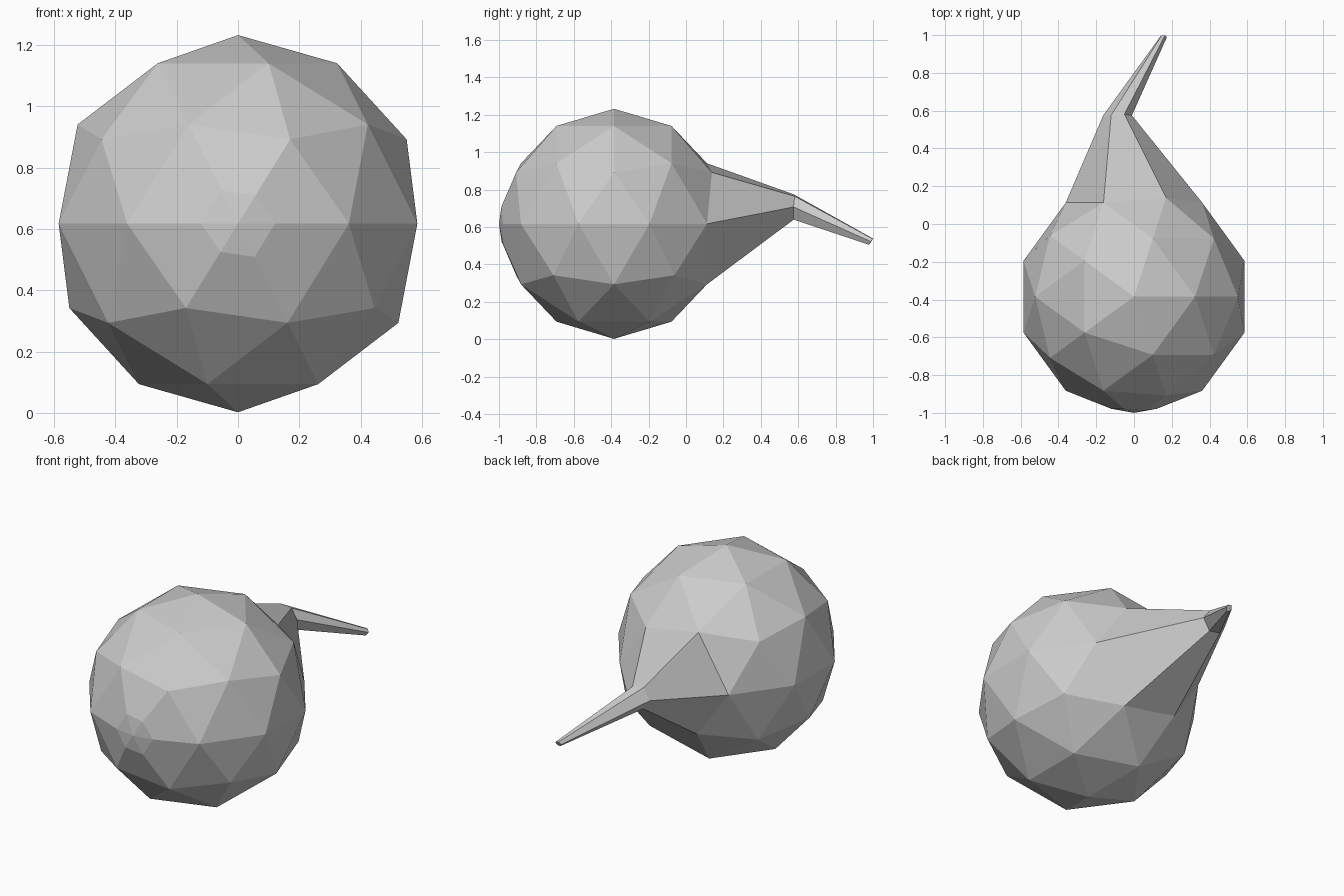
import bpy
import bmesh
from mathutils import Vector

cube = bpy.data.objects.get("Cube")
if cube:
    bpy.data.objects.remove(cube, do_unlink=True)

grey = bpy.data.materials.new("plain_grey")
grey.use_nodes = True
colour = (0.6, 0.6, 0.6, 1)
grey.diffuse_color = colour
grey.node_tree.nodes["Principled BSDF"].inputs["Base Color"].default_value = colour

RADIUS = 0.615
CENTRE = Vector((0, -0.385, 0.617))

bm = bmesh.new()


def open_cap(direction):
    """Merge the six triangles around the outermost vertex into one hexagon."""
    tip = max(bm.verts, key=lambda v: v.co.dot(direction))
    ring = set(e.other_vert(tip) for e in tip.link_edges)
    bmesh.ops.dissolve_verts(bm, verts=[tip])
    return next(f for f in bm.faces if set(f.verts) == ring)


def extend(face, centre, scale, lean=0):
    """Extrude a face, shrink it about its middle and move it to a new centre."""
    face = bmesh.ops.extrude_discrete_faces(bm, faces=[face])["faces"][0]
    middle = sum((v.co for v in face.verts), Vector()) / len(face.verts)
    for v in face.verts:
        offset = (v.co - middle) * scale
        offset.y += lean * offset.z
        v.co = Vector(centre) + offset
    return face


def raise_middle(face, height):
    """Turn a face into a shallow pyramid."""
    bmesh.ops.poke(bm, faces=[face], offset=height)


# Faceted ball
bmesh.ops.create_icosphere(bm, subdivisions=2, radius=RADIUS)
bmesh.ops.translate(bm, verts=bm.verts, vec=CENTRE)

# Small nose dome on the front
nose = extend(open_cap(Vector((0, -1, 0))), (0, -0.981, CENTRE.z), 0.335)
raise_middle(nose, 0.019)

# Bent tapering tail on the back
tail = extend(open_cap(Vector((0, 1, 0))), (-0.087, 0.577, 0.707), 0.21)
tail = extend(tail, (0.155, 0.989, 0.522), 0.25, lean=0.6)
raise_middle(tail, 0.002)

bmesh.ops.recalc_face_normals(bm, faces=bm.faces)
mesh = bpy.data.meshes.new("ball_with_tail")
bm.to_mesh(mesh)
bm.free()
mesh.materials.append(grey)
body = bpy.data.objects.new("ball_with_tail", mesh)
bpy.context.collection.objects.link(body)
